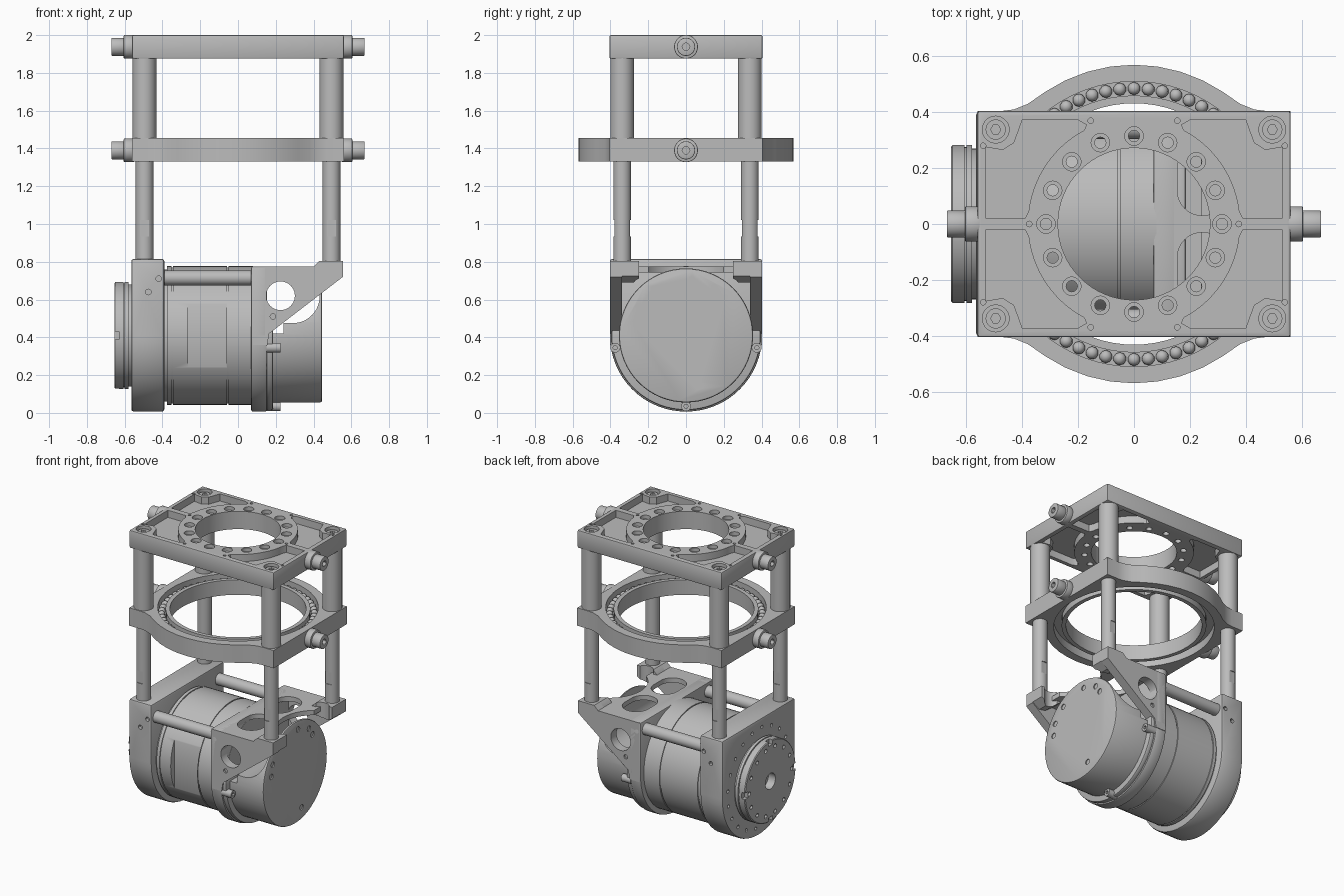
import bpy, bmesh
from math import sin, cos, pi, radians
from mathutils import Matrix

if "Cube" in bpy.data.objects:
    bpy.data.objects.remove(bpy.data.objects["Cube"])

grey = bpy.data.materials.new("machined_grey")
grey.use_nodes = True
grey.diffuse_color = (0.5, 0.5, 0.5, 1)
grey.node_tree.nodes["Principled BSDF"].inputs["Base Color"].default_value = (0.5, 0.5, 0.5, 1)

SIGNS = (-1, 1)
CORNERS = [(sx, sy) for sx in SIGNS for sy in SIGNS]
POST_X, POST_Y = 0.495, 0.338
AXIS_Z = 0.41          # height of the drum axis


def arc(cx, cy, r, a0=0, a1=360, n=40):
    full = a1 - a0 == 360
    steps = n if full else n + 1
    angles = [radians(a0 + (a1 - a0) * i / n) for i in range(steps)]
    return [(cx + r * cos(a), cy + r * sin(a)) for a in angles]


def rect(x0, y0, x1, y1):
    return [(x0, y0), (x1, y0), (x1, y1), (x0, y1)]


def flip(points, sx, sy):
    return [(x * sx, y * sy) for x, y in points]


def place(axis, u, v, w):
    return {"x": (w, u, v), "y": (u, w, v), "z": (u, v, w)}[axis]


def add_prism(bm, points, axis, lo, hi):
    rings = [[bm.verts.new(place(axis, u, v, w)) for u, v in points] for w in (lo, hi)]
    n = len(points)
    bm.faces.new(rings[0])
    bm.faces.new(rings[1])
    for i in range(n):
        j = (i + 1) % n
        bm.faces.new((rings[0][i], rings[0][j], rings[1][j], rings[1][i]))


def link(name, bm):
    bmesh.ops.recalc_face_normals(bm, faces=bm.faces)
    me = bpy.data.meshes.new(name)
    bm.to_mesh(me)
    bm.free()
    me.materials.append(grey)
    ob = bpy.data.objects.new(name, me)
    bpy.context.scene.collection.objects.link(ob)
    return ob


def finish(ob, cut=(), bevel=0):
    """Bevel the edges, subtract the cut prisms and smooth the round faces."""
    cutter = None
    if bevel:
        mod = ob.modifiers.new("edge", "BEVEL")
        mod.width, mod.segments, mod.angle_limit = bevel, 2, radians(40)
    if cut:
        bm = bmesh.new()
        for c in cut:
            add_prism(bm, *c)
        cutter = link("cutter", bm)
        cutter.hide_render = True
        mod = ob.modifiers.new("cut", "BOOLEAN")
        mod.operation, mod.solver, mod.object = "DIFFERENCE", "EXACT", cutter
        mod.use_self = True
    if ob.modifiers:
        deps = bpy.context.evaluated_depsgraph_get()
        ob.data = bpy.data.meshes.new_from_object(ob.evaluated_get(deps))
        ob.modifiers.clear()
    if cutter:
        bpy.data.objects.remove(cutter)
    ob.data.shade_smooth()
    ob.data.set_sharp_from_angle(angle=radians(30))
    return ob


def part(name, points, axis, lo, hi, cut=(), bevel=0):
    bm = bmesh.new()
    add_prism(bm, points, axis, lo, hi)
    return finish(link(name, bm), cut, bevel)


def turned(name, profile, cut=()):
    """Solid of revolution about the drum axis from (x, radius) pairs."""
    bm = bmesh.new()
    n = 64
    rings = [[bm.verts.new((x, r * cos(2 * pi * i / n), AXIS_Z + r * sin(2 * pi * i / n)))
              for i in range(n)] for x, r in profile]
    for a, b in zip(rings, rings[1:]):
        for i in range(n):
            bm.faces.new((a[i], a[(i + 1) % n], b[(i + 1) % n], b[i]))
    bm.faces.new(rings[0])
    bm.faces.new(rings[-1])
    return finish(link(name, bm), cut)


# Top plate: bore, bolt circle, corner recesses and pockets on both faces
pocket = ([(0.53, 0.02), (0.53, 0.275), (0.47, 0.265), (0.43, 0.29), (0.415, 0.33), (0.40, 0.372),
           (0.2, 0.372), (0.17, 0.355)] + arc(0, 0, 0.38, 62, 7, 14) + [(0.39, 0.02)])
cuts = [(arc(0, 0, 0.272, n=64), "z", 1.8, 2.1)]
for i in range(16):
    px, py = 0.315 * cos(i * pi / 8), 0.315 * sin(i * pi / 8)
    cuts += [(arc(px, py, 0.02, n=16), "z", 1.8, 2.1), (arc(px, py, 0.033, n=20), "z", 1.975, 2.1)]
for sx, sy in CORNERS:
    cuts += [(flip(pocket, sx, sy), "z", 1.95, 2.1), (flip(pocket, sx, sy), "z", 1.8, 1.925),
             (arc(sx * POST_X, sy * POST_Y, 0.048, n=28), "z", 1.965, 2.1)]
    cuts += [(arc(sx * u, sy * v, 0.01, n=12), "z", 1.97, 2.1) for u, v in ((0.155, 0.37), (0.54, 0.28))]
cuts += [(arc(s * 0.375, 0, 0.01, n=12), "z", 1.97, 2.1) for s in SIGNS]
part("top_plate", rect(-0.56, -0.405, 0.56, 0.405), "z", 1.875, 2.0, cuts, 0.008)

# Bearing plate: rectangle blended into a round ring
quarter = [(0.56, 0), (0.56, 0.405), (0.47, 0.405), (0.43, 0.41), (0.38, 0.43)] + arc(0, 0, 0.57, 56, 90, 4)
half = quarter + flip(quarter[-2::-1], -1, 1)
outline = half + flip(half[1:-1], -1, -1)
part("bearing_plate", outline, "z", 1.33, 1.455, [(arc(0, 0, 0.51, n=72), "z", 1.2, 1.6)])
part("bearing_inner_race", arc(0, 0, 0.46, n=72), "z", 1.34, 1.445, [(arc(0, 0, 0.432, n=72), "z", 1.2, 1.6)])
part("bearing_cage", arc(0, 0, 0.512, n=72), "z", 1.385, 1.4, [(arc(0, 0, 0.458, n=72), "z", 1.2, 1.6)])
balls = bmesh.new()
for i in range(60):
    a = i * pi / 30
    bmesh.ops.create_icosphere(balls, subdivisions=2, radius=0.023,
                               matrix=Matrix.Translation((0.485 * cos(a), 0.485 * sin(a), 1.41)))
finish(link("bearing_balls", balls))

# Posts, corner screws and side knobs
for sx, sy in CORNERS:
    tag = ("left" if sx > 0 else "right") + ("_back" if sy > 0 else "_front")
    px, py = sx * POST_X, sy * POST_Y
    part("upper_post_" + tag, arc(px, py, 0.063), "z", 1.45, 1.88)
    flats = [(rect(px - 0.1, py + s * 0.041, px + 0.1, py + s * 0.1), "z", 0.935, 1.02) for s in SIGNS]
    part("lower_post_" + tag, arc(px, py, 0.047), "z", 0.79, 1.34, flats)
    part("corner_screw_" + tag, arc(px, py, 0.036, n=28), "z", 1.96, 1.985,
         [(arc(px, py, 0.018, n=6), "z", 1.97, 2.1)])
for sx in SIGNS:
    for z, level in ((1.39, "lower"), (1.938, "upper")):
        tag = level + ("_left" if sx > 0 else "_right")
        part("knob_collar_" + tag, arc(0, z, 0.063), "x", *sorted((sx * 0.55, sx * 0.605)), bevel=0.005)
        part("knob_tip_" + tag, arc(0, z, 0.048), "x", *sorted((sx * 0.6, sx * 0.67)),
             [(arc(0, z, 0.02, n=12), "x", *sorted((sx * 0.64, sx * 0.7)))], 0.004)

# End plate and mounting disc
def u_shape(top):
    return [(0.403, top), (-0.403, top)] + arc(0, AXIS_Z, 0.403, 180, 360, 32)

def bolt_ring(radius, count, r, lo, hi, turn=0.0):
    return [(arc(radius * cos(a), AXIS_Z + radius * sin(a), r, n=12), "x", lo, hi)
            for a in [turn + i * 2 * pi / count for i in range(count)]]

cuts = bolt_ring(0.345, 20, 0.012, -0.7, -0.53, 0.1)
cuts += [(arc(x, z, 0.015, n=12), "y", -0.5, -0.38) for x, z in ((-0.475, 0.64), (-0.42, 0.71))]
cuts += [(arc(x, z, 0.015, n=12), "y", 0.38, 0.5) for x, z in ((-0.475, 0.64), (-0.42, 0.71))]
part("end_plate", u_shape(0.815), "x", -0.565, -0.39, cuts, 0.012)
cuts = bolt_ring(0.235, 14, 0.014, -0.7, -0.62) + [(arc(0, AXIS_Z, 0.055), "x", -0.7, -0.6)]
cuts += [(rect(s * 0.25, AXIS_Z - 0.022, s * 0.35, AXIS_Z + 0.022), "x", -0.7, -0.63) for s in SIGNS]
cuts += [(rect(-0.022, AXIS_Z + s * 0.25, 0.022, AXIS_Z + s * 0.35), "x", -0.7, -0.63) for s in SIGNS]
turned("mounting_disc", [(-0.655, 0.277), (-0.65, 0.283), (-0.607, 0.283), (-0.607, 0.275), (-0.6, 0.275),
                         (-0.6, 0.283), (-0.58, 0.283), (-0.58, 0.27), (-0.55, 0.27)], cuts)

# Drum with seams and a flat on the front
turned("drum", [(-0.4, 0.35), (-0.375, 0.35), (-0.375, 0.367), (-0.352, 0.367), (-0.352, 0.361),
                (-0.345, 0.361), (-0.345, 0.367), (-0.058, 0.367), (-0.058, 0.361), (-0.05, 0.361),
                (-0.05, 0.367), (0.08, 0.367)],
       [(rect(-0.265, -0.5, -0.06, -0.327), "z", 0.1, 0.7)])
for s in SIGNS:
    part("tie_rod_" + ("back" if s > 0 else "front"), arc(s * 0.345, 0.715, 0.04), "x", -0.4, 0.08)

# Bracket: U-shaped slab, side webs, windowed top and post pads
part("bracket_slab", u_shape(0.775), "x", 0.07, 0.152, bevel=0.008)
part("bracket_lower_lip", arc(0, AXIS_Z, 0.395, 175, 365, 36), "x", 0.15, 0.185, bevel=0.008)
web = [(0.08, 0.36), (0.155, 0.36), (0.165, 0.42), (0.555, 0.72), (0.555, 0.805), (0.43, 0.805),
       (0.40, 0.775), (0.08, 0.775)]
pad = [(0.39, 0.745), (0.45, 0.7), (0.5, 0.69), (0.555, 0.725), (0.555, 0.805), (0.43, 0.805), (0.40, 0.775)]
for s in SIGNS:
    tag = "back" if s > 0 else "front"
    cuts = [(arc(0.225, 0.62, 0.076), "y", -0.6, 0.6)]
    cuts += [(arc(x, z, 0.015, n=12), "y", *sorted((s * 0.39, s * 0.5))) for x, z in ((0.185, 0.51), (0.1, 0.71))]
    part("bracket_web_" + tag, web, "y", *sorted((s * 0.34, s * 0.403)), cuts)
    part("post_pad_" + tag, pad, "y", *sorted((s * 0.25, s * 0.402)),
         [(arc(0.48, s * 0.22, 0.06), "z", 0.6, 0.9)])
windows = [(arc(0.245, s * 0.12, 0.09, 180, 360, 16) + arc(0.245, s * 0.2, 0.09, 0, 180, 16), "z", 0.6, 0.9)
           if s > 0 else
           (arc(0.245, -0.2, 0.09, 180, 360, 16) + arc(0.245, -0.12, 0.09, 0, 180, 16), "z", 0.6, 0.9)
           for s in SIGNS]
part("bracket_top", rect(0.08, -0.4, 0.45, 0.4), "z", 0.742, 0.775,
     windows + [(arc(0.6, 0, 0.25, n=48), "z", 0.6, 0.9)])
for i, (y, z) in enumerate(((-0.375, 0.345), (0.375, 0.345), (0, 0.035))):
    part("lug_screw_%d" % i, arc(y, z, 0.026, n=20), "x", 0.15, 0.225,
         [(arc(y, z, 0.012, n=6), "x", 0.21, 0.3)])

# Motor housing, scooped out above the axis behind its end wall
scoop = ([(0.153, 0.42), (0.24, 0.42), (0.24, 0.475), (0.29, 0.475)]
         + arc(0.29, 0.617, 0.142, -85, 0, 12) + [(0.432, 0.9), (0.153, 0.9)])
dimples = ((-0.17, 0.655), (0.03, 0.705), (0.15, 0.665), (0.19, 0.61), (-0.25, 0.565), (-0.265, 0.485), (0.07, 0.145))
turned("motor_housing", [(0.14, 0.355), (0.435, 0.355), (0.442, 0.352), (0.445, 0.345)],
       [(scoop, "y", -0.6, 0.6)] + [(arc(y, z, 0.019, n=16), "x", 0.438, 0.5) for y, z in dimples])
